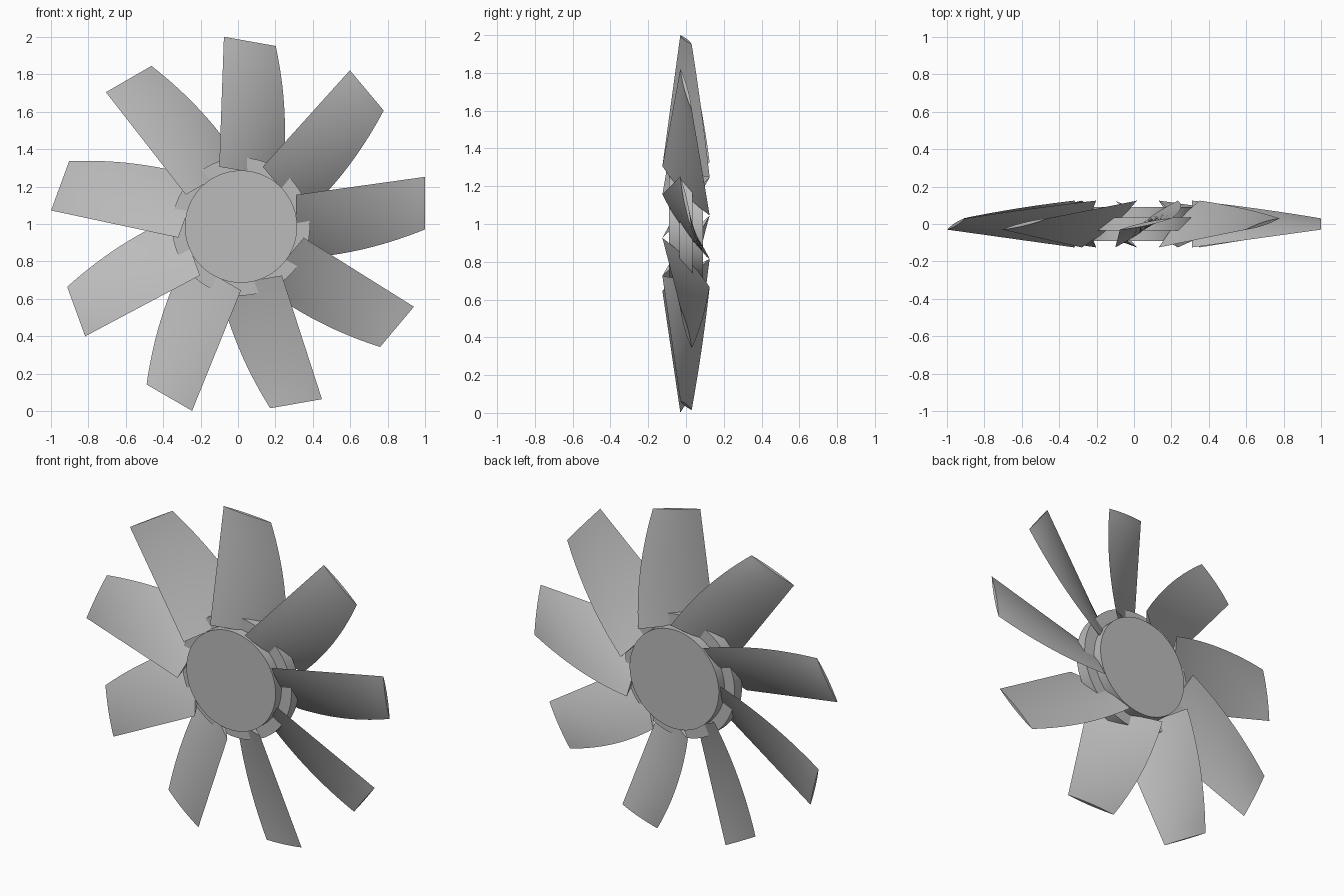
import bpy, bmesh
from math import radians, pi
from mathutils import Matrix, Vector

cube = bpy.data.objects.get("Cube")
if cube:
    bpy.data.objects.remove(cube, do_unlink=True)

CENTRE = Vector((0.016, 0, 0.986))
BLADES = 9
ROOT, TIP = 0.295, 0.983
SPAN_STEPS, CHORD_STEPS = 14, 10

grey = bpy.data.materials.new("plain grey")
grey.use_nodes = True
colour = (0.5, 0.5, 0.5, 1)
grey.diffuse_color = colour
grey.node_tree.nodes["Principled BSDF"].inputs["Base Color"].default_value = colour


def finish(obj):
    obj.data.materials.append(grey)
    bpy.ops.object.select_all(action="DESELECT")
    obj.select_set(True)
    bpy.context.view_layer.objects.active = obj
    bpy.ops.object.shade_smooth_by_angle(angle=radians(30))


def disc(name, radius, depth):
    bpy.ops.mesh.primitive_cylinder_add(vertices=96, radius=radius, depth=depth,
                                        location=CENTRE, rotation=(pi / 2, 0, 0))
    obj = bpy.context.object
    obj.name = name
    finish(obj)


def section(s):
    """Closed lens-shaped blade section; s runs from root to tip."""
    x = ROOT + (TIP - ROOT) * s
    lead = Vector((x, -0.125 + 0.095 * s, 0.17 + 0.096 * s))
    trail = Vector((x, 0.125 - 0.095 * s + 0.02 * s * (1 - s),
                    -0.17 + 0.03 * s + 0.125 * s * s))
    chord = trail - lead
    normal = Vector((0, chord.z, -chord.y)).normalized()   # towards the front
    half = 0.018 - 0.009 * s
    ring = []
    for k in range(2 * CHORD_STEPS):
        side = 1 if k < CHORD_STEPS else -1
        t = k / CHORD_STEPS if side > 0 else 2 - k / CHORD_STEPS
        ring.append(lead + chord * t + normal * (side * half * 4 * t * (1 - t)))
    return ring


def blade_mesh():
    bm = bmesh.new()
    rings = [[bm.verts.new(p) for p in section(i / SPAN_STEPS)]
             for i in range(SPAN_STEPS + 1)]
    for a, b in zip(rings, rings[1:]):
        for k in range(len(a)):
            n = (k + 1) % len(a)
            bm.faces.new((a[k], a[n], b[n], b[k]))
    bm.faces.new(rings[0])
    bm.faces.new(rings[-1])
    bmesh.ops.recalc_face_normals(bm, faces=bm.faces)
    mesh = bpy.data.meshes.new("blade")
    bm.to_mesh(mesh)
    bm.free()
    return mesh


# Hub and the thinner ring that carries the blades
disc("hub", 0.30, 0.18)
disc("blade_ring", 0.368, 0.07)

# Twisted blades spaced evenly around the hub
for i in range(BLADES):
    blade = bpy.data.objects.new(f"blade_{i + 1}", blade_mesh())
    bpy.context.collection.objects.link(blade)
    blade.matrix_world = (Matrix.Translation(CENTRE)
                          @ Matrix.Rotation(2 * pi * i / BLADES, 4, "Y"))
    finish(blade)
